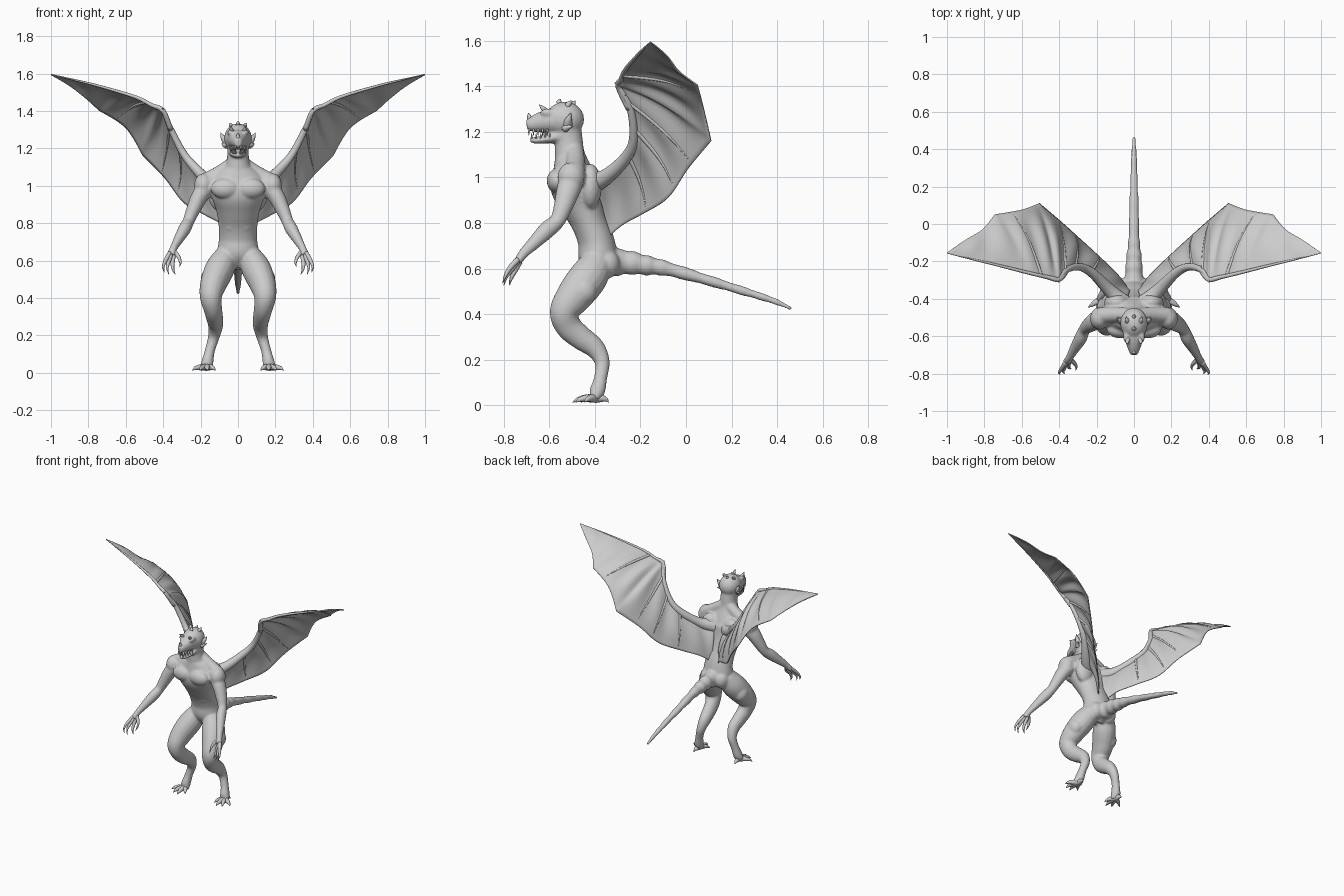
import bpy, bmesh, math
from mathutils import Vector, Matrix


def spline(pts, sub):
    """Smooth interpolation through tuples of any length."""
    out = []
    for i in range(len(pts) - 1):
        a, b, c, d = pts[max(i - 1, 0)], pts[i], pts[i + 1], pts[min(i + 2, len(pts) - 1)]
        for k in range(sub):
            t = k / sub
            out.append(tuple(0.5 * (2 * q + (r - p) * t + (2 * p - 5 * q + 4 * r - s) * t * t
                                    + (3 * q - p - 3 * r + s) * t ** 3)
                             for p, q, r, s in zip(a, b, c, d)))
    out.append(tuple(pts[-1]))
    return out


def tube(bm, pts, n=16, sub=5):
    """Closed tube; points are x, y, z, radius along x, other radius."""
    pts = spline(pts, sub)
    rings = []
    for i, p in enumerate(pts):
        t = (Vector(pts[min(i + 1, len(pts) - 1)][:3]) - Vector(pts[max(i - 1, 0)][:3])).normalized()
        u = Vector((1, 0, 0))
        u = (u - t * u.dot(t)).normalized()
        w = t.cross(u)
        rings.append([bm.verts.new(Vector(p[:3]) + u * p[3] * math.cos(a) + w * p[4] * math.sin(a))
                      for a in (2 * math.pi * k / n for k in range(n))])
    for r, s in zip(rings, rings[1:]):
        for k in range(n):
            bm.faces.new((r[k], r[(k + 1) % n], s[(k + 1) % n], s[k]))
    bm.faces.new(rings[0][::-1])
    bm.faces.new(rings[-1])


def taper(bm, pts, r0, r1=0.001, n=8, sub=4):
    """Round tube narrowing from r0 to r1."""
    m = len(pts) - 1
    rad = [r0 + (r1 - r0) * (i / m) ** 1.5 for i in range(m + 1)]
    tube(bm, [(*p, r, r) for p, r in zip(pts, rad)], n, sub)


def ball(bm, c, r):
    bmesh.ops.create_uvsphere(bm, u_segments=20, v_segments=12, radius=1,
                              matrix=Matrix.Translation(c) @ Matrix.Diagonal((*r, 1)))


def finish(bm, name, mirror=False):
    bmesh.ops.recalc_face_normals(bm, faces=bm.faces)
    me = bpy.data.meshes.new(name)
    bm.to_mesh(me)
    bm.free()
    for f in me.polygons:
        f.use_smooth = True
    ob = bpy.data.objects.new(name, me)
    bpy.context.collection.objects.link(ob)
    if mirror:
        ob.modifiers.new("Mirror", 'MIRROR').use_mirror_merge = False
    return ob


# body: torso, neck, head and jaw
bm = bmesh.new()
tube(bm, [(0, -.37, .57, .05, .05), (0, -.385, .64, .105, .085), (0, -.395, .72, .102, .08),
          (0, -.425, .80, .105, .078), (0, -.46, .88, .12, .09), (0, -.49, .96, .15, .105),
          (0, -.50, 1.02, .155, .09), (0, -.51, 1.07, .11, .07), (0, -.515, 1.1, .07, .06)], 28)
tube(bm, [(0, -.49, 1.02, .11, .08), (0, -.51, 1.10, .07, .066), (0, -.515, 1.16, .058, .062),
          (0, -.525, 1.23, .06, .062)], 20)
ball(bm, (0, -.532, 1.255), (.074, .085, .078))
tube(bm, [(0, -.56, 1.25, .066, .062), (0, -.62, 1.245, .05, .05), (0, -.67, 1.235, .032, .036),
          (0, -.70, 1.23, .018, .024)])
tube(bm, [(0, -.54, 1.185, .055, .035), (0, -.62, 1.167, .04, .018), (0, -.665, 1.163, .024, .015),
          (0, -.685, 1.168, .01, .009)])
# tail with a lumpy underside
tail = spline([(0, -.38, .62, .075, .07), (0, -.28, .628, .05, .056), (0, -.18, .615, .042, .044),
               (0, -.08, .598, .03, .032), (0, .1, .547, .025, .023), (0, .28, .492, .018, .018),
               (0, .39, .456, .014, .014), (0, .465, .422, .007, .007)], 5)
tube(bm, [(x, y, z, a * (1 + .07 * math.sin(i * 1.9)), b * (1 + .07 * math.sin(i * 1.9)))
          for i, (x, y, z, a, b) in enumerate(tail)], 16, 2)
# limbs and muscles, both sides
for s in (1, -1):
    tube(bm, [(s * x, y, z, a, b) for x, y, z, a, b in (
        (.14, -.49, 1.02, .05, .055), (.2, -.515, .95, .046, .053), (.24, -.54, .87, .038, .042),
        (.265, -.565, .81, .031, .034), (.285, -.61, .77, .034, .038), (.32, -.67, .71, .026, .029),
        (.345, -.715, .665, .02, .022), (.357, -.738, .63, .026, .018))])
    tube(bm, [(s * x, y, z, a, b) for x, y, z, a, b in (
        (.06, -.385, .63, .06, .07), (.095, -.43, .56, .078, .085), (.13, -.49, .48, .072, .08),
        (.145, -.535, .41, .06, .064), (.135, -.515, .345, .05, .058), (.125, -.46, .295, .045, .053),
        (.12, -.40, .25, .04, .045), (.13, -.368, .19, .031, .033), (.15, -.375, .12, .027, .029),
        (.163, -.39, .06, .032, .034), (.168, -.405, .025, .035, .02))])
    tube(bm, [(s * .02, -.49, 1.12, .04, .04), (s * .10, -.485, 1.065, .042, .042),
              (s * .18, -.49, 1.02, .045, .045)])
    for c, r in (((.185, -.505, 1.0), (.05, .06, .066)),      # shoulder
                 ((.068, -.565, .985), (.078, .047, .055)),   # chest
                 ((.09, -.42, .96), (.07, .05, .10)),         # back
                 ((.055, -.35, .62), (.055, .06, .065)),      # rump
                 ((.04, -.525, .89), (.032, .03, .028)),      # belly
                 ((.038, -.495, .835), (.03, .026, .026)),
                 ((.036, -.47, .78), (.03, .025, .026)),
                 ((.15, -.45, .50), (.05, .06, .06)),         # thigh
                 ((.125, -.425, .275), (.038, .045, .045)),   # calf
                 ((.038, -.605, 1.285), (.02, .035, .018))):  # brow
        ball(bm, (s * c[0], c[1], c[2]), r)
body = finish(bm, "body")
m = body.modifiers.new("Fuse", 'REMESH')
m.mode, m.voxel_size, m.use_smooth_shade = 'VOXEL', .0075, True
m = body.modifiers.new("Soften", 'SMOOTH')
m.factor, m.iterations = .5, 4

# hands: clawed fingers and thumb
bm = bmesh.new()
for p in (((.365, -.738, .64), (.388, -.775, .60), (.40, -.795, .565), (.393, -.805, .535)),
          ((.36, -.74, .63), (.372, -.77, .59), (.378, -.79, .56), (.37, -.80, .525)),
          ((.345, -.73, .63), (.35, -.757, .58), (.346, -.77, .55), (.335, -.775, .525)),
          ((.342, -.725, .65), (.318, -.745, .62), (.308, -.765, .59), (.313, -.785, .565))):
    taper(bm, p, .013)
finish(bm, "fingers", True)

# feet: splayed toes and heel spur
bm = bmesh.new()
for x, y in ((.122, -.46), (.163, -.497), (.205, -.485), (.245, -.445), (.172, -.34)):
    taper(bm, [(.167, -.395, .03), (.167 + (x - .167) * .45, -.395 + (y + .395) * .45, .03),
               (.167 + (x - .167) * .8, -.395 + (y + .395) * .8, .024), (x, y, .012)], .02)
finish(bm, "toes", True)

# head spikes: ear fins, brow horns, cheek spikes
bm = bmesh.new()
for p, r in ((((.06, -.52, 1.235), (.078, -.515, 1.255), (.094, -.505, 1.285)), .022),
             (((.06, -.53, 1.215), (.075, -.52, 1.22), (.086, -.495, 1.225)), .018),
             (((.03, -.61, 1.285), (.036, -.63, 1.305), (.038, -.645, 1.32)), .014),
             (((.035, -.52, 1.315), (.04, -.51, 1.328), (.042, -.495, 1.335)), .014)):
    taper(bm, p, r)
finish(bm, "ear_fins_and_horns", True)
bm = bmesh.new()
for y, z, dy, dz in ((-.685, 1.25, -.008, .033), (-.56, 1.325, .01, .02), (-.50, 1.315, .015, .022)):
    taper(bm, [(0, y, z), (0, y + dy * .5, z + dz * .6), (0, y + dy, z + dz)], .013)
finish(bm, "crest_spikes")

# teeth in both jaws
bm = bmesh.new()
for i in range(5):
    x, y = .014 + .007 * i, -.69 + .02 * i
    taper(bm, [(x, y, 1.212), (x, y, 1.2), (x, y, 1.184)], .006, n=6, sub=1)
    taper(bm, [(x * .9, y + .012, 1.17), (x * .9, y + .012, 1.184), (x * .9, y + .012, 1.196)], .005, n=6, sub=1)
finish(bm, "teeth", True)

# wing: leading edge and trailing edge pairs, kinked at the finger tips
ribs = [(.05, -.42, 1.0, .03, -.35, .73), (.13, -.36, 1.015, .08, -.28, .79),
        (.22, -.27, 1.10, .17, -.19, .84), (.29, -.235, 1.18, .29, -.08, .91),
        (.36, -.245, 1.31, .39, .01, 1.04), (.40, -.297, 1.40, .507, .11, 1.16),
        (.46, -.285, 1.43, .60, .075, 1.31), (.55, -.265, 1.475, .745, .05, 1.405),
        (.75, -.215, 1.535, .81, -.03, 1.465), (.9, -.18, 1.572, .90, -.085, 1.535),
        (.998, -.157, 1.595, 1.0, -.155, 1.594)]
rows = spline(ribs[:6], 6)[:-1] + spline(ribs[5:8], 8)[:-1] + spline(ribs[7:], 6)
NV = 20
grid = []
for i, r in enumerate(rows):
    lead, trail = Vector(r[:3]), Vector(r[3:])
    a, b = rows[max(i - 1, 0)], rows[min(i + 1, len(rows) - 1)]
    nrm = -(trail - lead).cross(Vector(b[:3]) - Vector(a[:3])).normalized()
    w = (trail - lead).length
    grid.append([lead.lerp(trail, j / NV) + nrm * w * math.sin(math.pi * j / NV)
                 * (.07 + .022 * math.sin(i * .9 + j * .12)) for j in range(NV + 1)])
bm = bmesh.new()
vs = [[bm.verts.new(p) for p in row] for row in grid]
for r, s in zip(vs, vs[1:]):
    for j in range(NV):
        bm.faces.new((r[j], r[j + 1], s[j + 1], s[j]))
wing = finish(bm, "wing_membrane", True)
m = wing.modifiers.new("Thickness", 'SOLIDIFY')
m.thickness, m.offset = .006, 0

# wing arm, leading finger and membrane struts
bm = bmesh.new()
tube(bm, [(.05, -.43, .97, .05, .055), (.13, -.355, 1.0, .035, .035), (.22, -.265, 1.085, .026, .026),
          (.29, -.23, 1.17, .02, .02), (.36, -.245, 1.305, .016, .016), (.40, -.297, 1.40, .01, .01)])
taper(bm, [(.36, -.25, 1.30)] + [r[:3] for r in ribs[5:]], .014, .001)
taper(bm, [(.385, -.27, 1.36), (.40, -.298, 1.405), (.402, -.315, 1.415)], .012)
for i in (13, 20, 25, 41):
    taper(bm, [tuple(p) for p in grid[i][::4]], .010, .003, sub=3)
finish(bm, "wing_bones", True)
